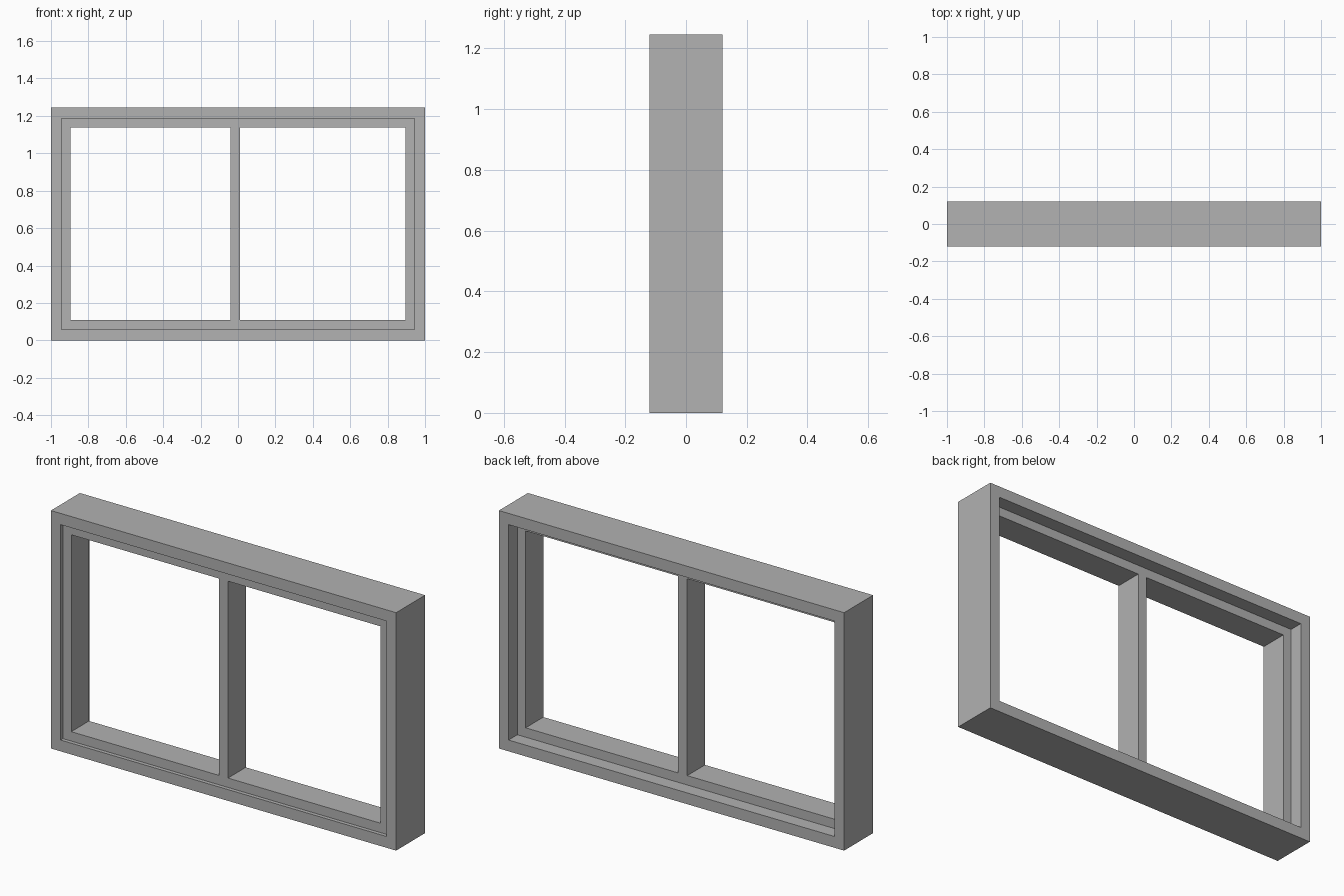
import bpy
import bmesh

cube = bpy.data.objects.get("Cube")
if cube:
    bpy.data.objects.remove(cube, do_unlink=True)

grey = bpy.data.materials.new("window_grey")
grey.use_nodes = True
colour = (0.445, 0.445, 0.445, 1)
grey.diffuse_color = colour
grey.node_tree.nodes["Principled BSDF"].inputs["Base Color"].default_value = colour


def pierced_panel(name, xs, zs, front, back):
    """Panel split along xs and zs; odd columns of the middle row are open."""
    bm = bmesh.new()
    grid = [[bm.verts.new((x, front, z)) for z in zs] for x in xs]
    for i in range(len(xs) - 1):
        for j in range(len(zs) - 1):
            if i % 2 and j % 2:
                continue
            bm.faces.new((grid[i][j], grid[i + 1][j],
                          grid[i + 1][j + 1], grid[i][j + 1]))
    # Give the panel its depth, keeping the front faces
    result = bmesh.ops.extrude_face_region(bm, geom=bm.faces[:], use_keep_orig=True)
    moved = [g for g in result["geom"] if isinstance(g, bmesh.types.BMVert)]
    bmesh.ops.translate(bm, verts=moved, vec=(0, back - front, 0))
    bmesh.ops.recalc_face_normals(bm, faces=bm.faces[:])
    mesh = bpy.data.meshes.new(name)
    bm.to_mesh(mesh)
    bm.free()
    mesh.materials.append(grey)
    obj = bpy.data.objects.new(name, mesh)
    bpy.context.collection.objects.link(obj)
    return obj


# Deep outer frame around one large opening
pierced_panel("outer_frame", (-1, -0.944, 0.944, 1),
              (0, 0.059, 1.187, 1.246), -0.12, 0.12)

# Recessed sash with its slightly off-centre mullion between two openings
pierced_panel("sash_with_mullion", (-0.944, -0.896, -0.04, 0.012, 0.896, 0.944),
              (0.059, 0.108, 1.139, 1.187), -0.10, 0.047)
